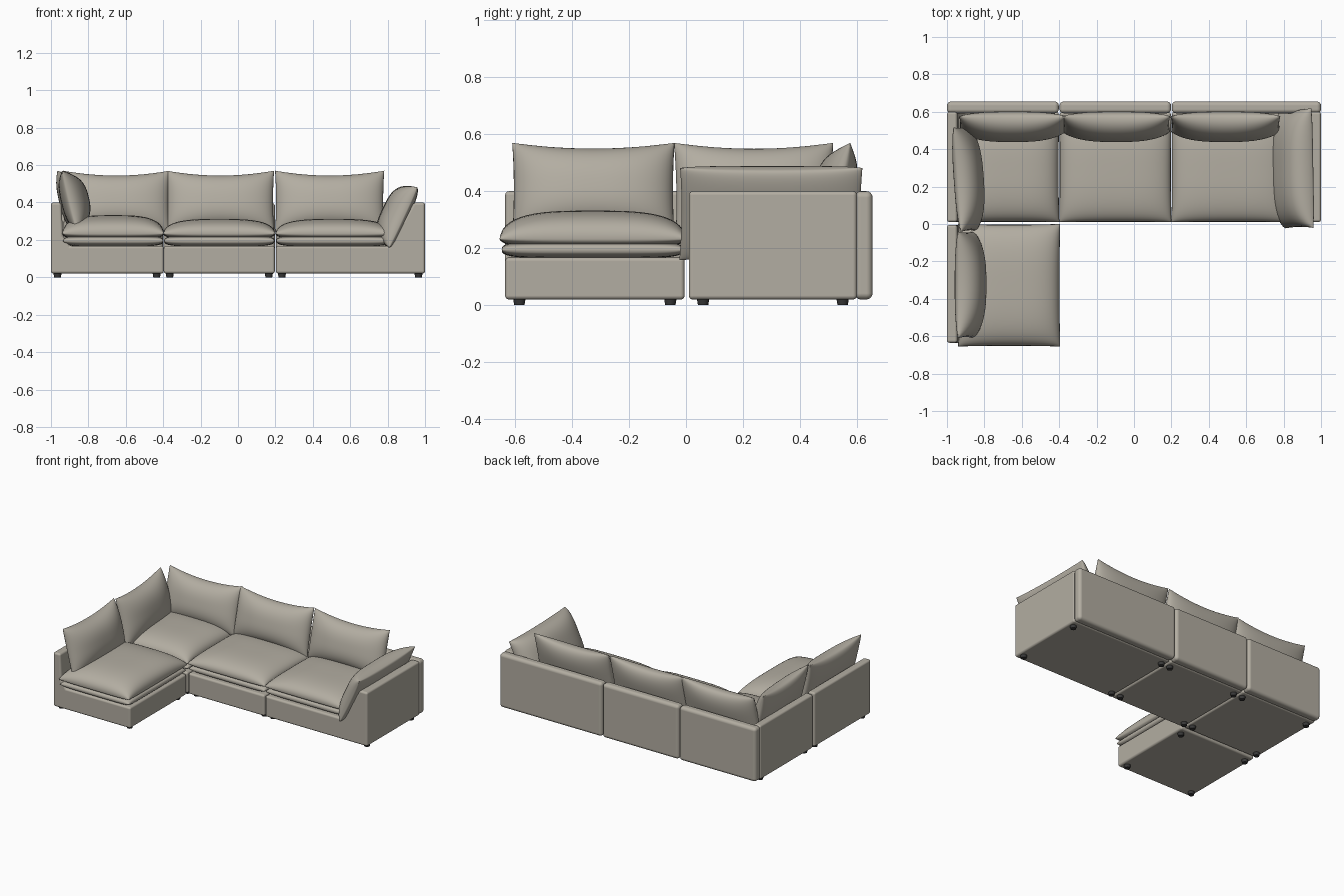
import bpy, bmesh
from math import radians, sin, pi
from mathutils import Matrix, Vector, Euler

cube = bpy.data.objects.get("Cube")
if cube:
    bpy.data.objects.remove(cube, do_unlink=True)


def material(name, rgb):
    m = bpy.data.materials.new(name)
    m.use_nodes = True
    m.diffuse_color = (*rgb, 1)
    m.node_tree.nodes["Principled BSDF"].inputs["Base Color"].default_value = (*rgb, 1)
    return m


FABRIC = material("taupe fabric", (0.45, 0.42, 0.36))
FOOT = material("dark foot", (0.04, 0.04, 0.04))


def finish(name, bm, mat):
    bmesh.ops.recalc_face_normals(bm, faces=bm.faces)
    for f in bm.faces:
        f.smooth = True
    me = bpy.data.meshes.new(name)
    bm.to_mesh(me)
    bm.free()
    me.materials.append(mat)
    ob = bpy.data.objects.new(name, me)
    bpy.context.collection.objects.link(ob)
    return ob


def prism(name, profile, y0, y1, bevel=0.014):
    """Extrude an x-z profile along y, with softened edges."""
    bm = bmesh.new()
    face = bm.faces.new([bm.verts.new((x, y0, z)) for x, z in profile])
    ext = bmesh.ops.extrude_face_region(bm, geom=[face])
    bmesh.ops.translate(bm, vec=(0, y1 - y0, 0),
                        verts=[v for v in ext["geom"] if isinstance(v, bmesh.types.BMVert)])
    ob = finish(name, bm, FABRIC)
    mod = ob.modifiers.new("soft edges", "BEVEL")
    mod.width, mod.segments = bevel, 4
    mod.harden_normals = True
    return ob


def box(name, x0, x1, y0, y1, z0, z1, bevel=0.014):
    return prism(name, [(x0, z0), (x1, z0), (x1, z1), (x0, z1)], y0, y1, bevel)


def pillow(name, centre, half, front, back, rot=(0, 0, 0), pinch=(0, 0), p=2.6, q=0.5):
    """Two bulging sheets joined at a seam; pinch pulls the edge middles inwards."""
    bm = bmesh.new()
    for depth in (front, -back):
        sheet = bmesh.ops.create_grid(bm, x_segments=28, y_segments=28, size=1)
        for v in sheet["verts"]:
            s, t = sin(v.co.x * pi / 2), sin(v.co.y * pi / 2)
            bulge = max(0, (1 - abs(s) ** p) * (1 - abs(t) ** p)) ** q
            v.co = (half[0] * s * (1 - pinch[0] * (1 - t * t)),
                    half[1] * t * (1 - pinch[1] * (1 - s * s)),
                    depth * bulge)
    bmesh.ops.remove_doubles(bm, verts=bm.verts, dist=0.00005)
    turn = Euler([radians(a) for a in rot]).to_matrix().to_4x4()
    bmesh.ops.transform(bm, matrix=Matrix.Translation(Vector(centre)) @ turn, verts=bm.verts)
    return finish(name, bm, FABRIC)


BOTTOM, SEAT, TOP = 0.02, 0.168, 0.4


def side_profile(x_in):
    """Base with a thin upright side panel curving up from the seat deck."""
    return [(-1, BOTTOM), (x_in, BOTTOM), (x_in, SEAT), (-0.9, SEAT),
            (-0.935, 0.22), (-0.945, TOP), (-1, TOP)]


# Bases and side panels
prism("chaise_base", side_profile(-0.397), -0.635, -0.005)
prism("corner_base", side_profile(-0.403), 0.01, 0.6)
box("middle_base", -0.397, 0.197, 0.01, 0.6, BOTTOM, SEAT)
prism("arm_base", [(0.203, BOTTOM), (1, BOTTOM), (1, TOP), (0.94, TOP),
                   (0.81, SEAT), (0.203, SEAT)], 0.01, 0.6)

# Back panels
for name, x0, x1 in (("corner", -1, -0.402), ("middle", -0.398, 0.198), ("arm", 0.202, 1)):
    box(name + "_back_panel", x0, x1, 0.592, 0.655, BOTTOM, TOP, 0.022)

# Seat cushions: a flat lower layer and a domed upper layer
seats = (("chaise", -0.94, -0.395, -0.655, 0.0, 0.1),
         ("corner", -0.94, -0.4, 0.01, 0.57, 0.095),
         ("middle", -0.4, 0.2, 0.01, 0.57, 0.08),
         ("arm", 0.2, 0.82, 0.01, 0.57, 0.08))
for name, x0, x1, y0, y1, rise in seats:
    mid = ((x0 + x1) / 2, (y0 + y1) / 2)
    size = ((x1 - x0) / 2, (y1 - y0) / 2)
    pillow(name + "_seat_lower", (*mid, 0.195), (size[0] - 0.005, size[1] - 0.008),
           0.03, 0.03, p=6, q=0.35)
    pillow(name + "_seat_upper", (*mid, 0.232), size, rise, 0.035,
           pinch=(0.012, 0.012), p=3.2, q=0.42)

# Back cushions, leaning on the back panels
for name, x, width in (("corner", -0.65, 0.285), ("middle", -0.095, 0.288), ("arm", 0.49, 0.292)):
    pillow(name + "_back_cushion", (x, 0.535, 0.405), (width, 0.17), 0.09, 0.055,
           (76, 0, 0), (0.02, 0.17))

# Side cushions, leaning on the side panels
pillow("chaise_side_cushion", (-0.9, -0.325, 0.405), (0.285, 0.17), 0.105, 0.045,
       (76, 0, 90), (0.02, 0.14))
pillow("corner_side_cushion", (-0.905, 0.24, 0.405), (0.28, 0.17), 0.095, 0.045,
       (76, 0, 94), (0.02, 0.14))

# Large cushion slumped over the arm
pillow("arm_cushion", (0.878, 0.298, 0.32), (0.32, 0.178), 0.115, 0.03,
       (65, 0, -89), (0.02, 0.04), p=3.2, q=0.45)

# Feet: four under each module
modules = (("chaise", -1, -0.4, -0.635, -0.005), ("corner", -1, -0.4, 0.01, 0.6),
           ("middle", -0.4, 0.2, 0.01, 0.6), ("arm", 0.2, 1, 0.01, 0.6))
for name, x0, x1, y0, y1 in modules:
    bm = bmesh.new()
    for x in (x0 + 0.035, x1 - 0.035):
        for y in (y0 + 0.05, y1 - 0.05):
            bmesh.ops.create_cone(bm, cap_ends=True, segments=20, radius1=0.018, radius2=0.022,
                                  depth=0.024, matrix=Matrix.Translation((x, y, 0.012)))
    feet = finish(name + "_feet", bm, FOOT)
    feet.data.set_sharp_from_angle(angle=radians(40))
